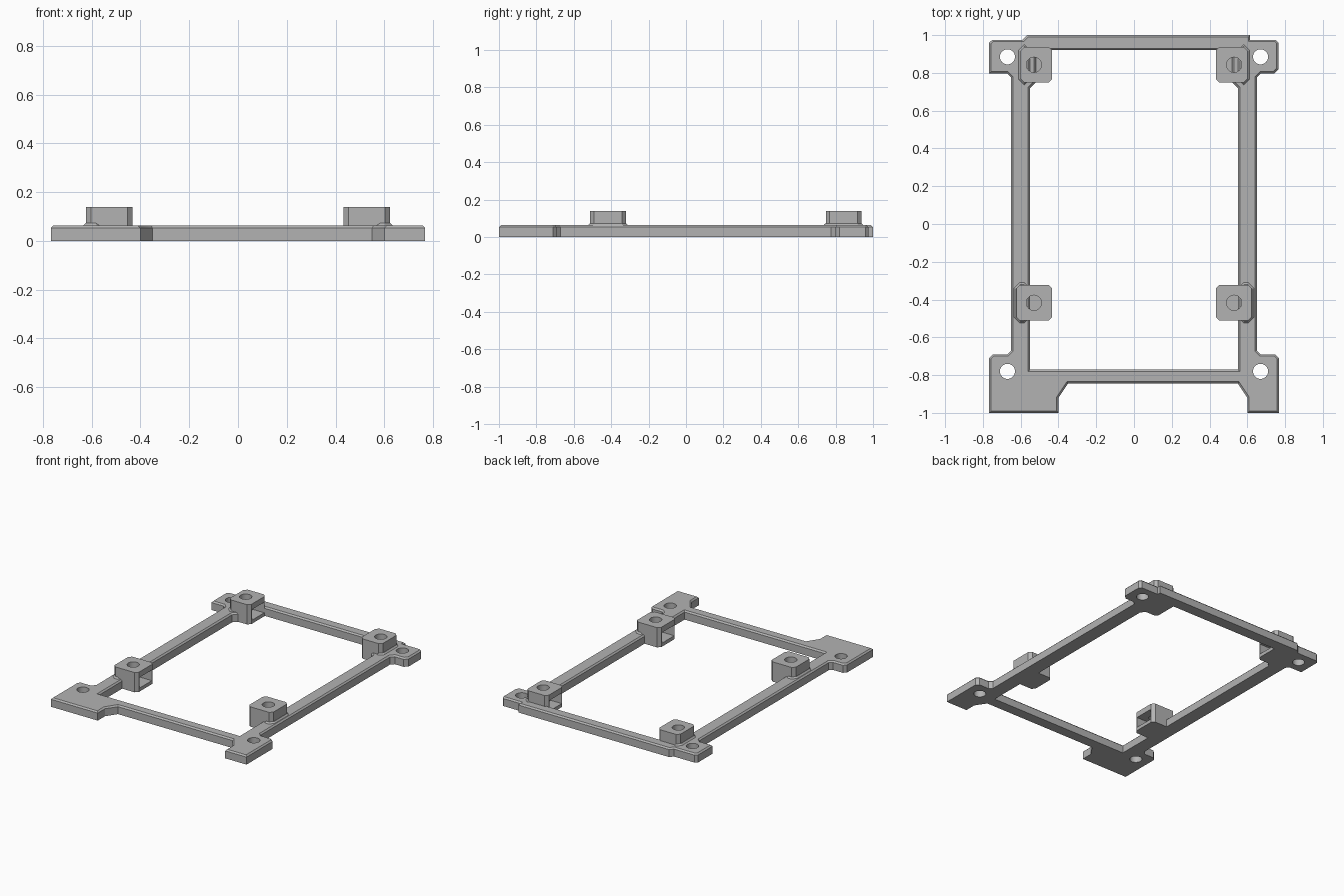
import bpy, bmesh, math
from mathutils import Vector

if "Cube" in bpy.data.objects:
    bpy.data.objects.remove(bpy.data.objects["Cube"])

grey = bpy.data.materials.new("grey plastic")
grey.diffuse_color = (0.45, 0.45, 0.45, 1)
grey.use_nodes = True
grey.node_tree.nodes["Principled BSDF"].inputs["Base Color"].default_value = grey.diffuse_color


def inset_loop(pts, d):
    """Offset a closed loop to its left by d with mitred corners."""
    out, n = [], len(pts)
    for i in range(n):
        p = Vector(pts[i])
        a = (p - Vector(pts[i - 1])).normalized()
        b = (Vector(pts[(i + 1) % n]) - p).normalized()
        na, nb = Vector((-a.y, a.x)), Vector((-b.y, b.x))
        out.append(p + (na + nb) * (d / (1 + na.dot(nb))))
    return out


def circle(cx, cy, r, n=32):
    # clockwise, so it reads as a hole
    return [(cx + r * math.cos(-2 * math.pi * i / n),
             cy + r * math.sin(-2 * math.pi * i / n)) for i in range(n)]


def add_slab(bm, loops, z0, z1):
    """Extrude loops (points, top chamfer); the first is the outline, the rest holes."""
    part = bmesh.new()
    caps = ([], [])
    for pts, cham in loops:
        levels = [(pts, z0), (pts, z1 - cham)]
        if cham:
            levels.append((inset_loop(pts, cham), z1))
        rings = [[part.verts.new((p[0], p[1], z)) for p in ps] for ps, z in levels]
        n = len(pts)
        for lo, hi in zip(rings, rings[1:]):
            for i in range(n):
                j = (i + 1) % n
                part.faces.new((lo[i], lo[j], hi[j], hi[i]))
        for cap, ring in zip(caps, (rings[0], rings[-1])):
            cap += [part.edges.get((ring[i], ring[(i + 1) % n])) for i in range(n)]
    for cap in caps:
        bmesh.ops.triangle_fill(part, edges=cap, use_beauty=True)
    bmesh.ops.recalc_face_normals(part, faces=part.faces)
    bmesh.ops.dissolve_limit(part, angle_limit=0.01, verts=part.verts, edges=part.edges)
    tmp = bpy.data.meshes.new("tmp")
    part.to_mesh(tmp)
    part.free()
    bm.from_mesh(tmp)
    bpy.data.meshes.remove(tmp)


def finish(bm, name):
    me = bpy.data.meshes.new(name)
    bm.to_mesh(me)
    bm.free()
    me.materials.append(grey)
    ob = bpy.data.objects.new(name, me)
    bpy.context.collection.objects.link(ob)
    bpy.context.view_layer.objects.active = ob
    bpy.ops.object.select_all(action='DESELECT')
    ob.select_set(True)
    bpy.ops.object.shade_smooth_by_angle(angle=math.radians(25))
    return ob


# Flat frame with feet, ears and screw holes
outer = [(-.767, -1), (-.4, -1), (-.4, -.92), (-.35, -.845), (.55, -.845), (.6, -.92),
         (.6, -1), (.767, -1), (.767, -.71), (.747, -.69), (.67, -.69), (.65, -.67),
         (.65, .775), (.672, .797), (.742, .797), (.765, .82), (.765, .96), (.75, .975),
         (.615, .975), (.615, 1), (-.565, 1), (-.59, .975), (-.75, .975), (-.767, .96),
         (-.767, .797), (-.672, .797), (-.65, .775), (-.65, -.67), (-.67, -.69),
         (-.747, -.69), (-.767, -.71)]
inner = [(-.55, -.77), (-.55, .72), (-.52, .75), (-.52, .92),
         (.52, .92), (.52, .75), (.55, .72), (.55, -.77)]
holes = [(circle(x, y, .04), 0) for x in (-.67, .67) for y in (.885, -.78)]
bm = bmesh.new()
add_slab(bm, [(outer, .01), (inner, .01)] + holes, 0, .063)
finish(bm, "frame")


def block(x0, x1, y0, y1, c):
    return [(x0 + c, y0), (x1 - c, y0), (x1, y0 + c), (x1, y1 - c),
            (x1 - c, y1), (x0 + c, y1), (x0, y1 - c), (x0, y0 + c)]


def nut_boss(name, side, cy, xo):
    """Raised boss with a nut slot opening towards the middle of the frame."""
    bm = bmesh.new()
    xi, y0, y1, c, w = -.433, cy - .095, cy + .095, .02, .025
    body = block(xo, xi, y0, y1, c)
    walls = [(xo + c, y0), (xi - c, y0), (xi, y0 + c), (xi, y0 + w), (-.59, y0 + w),
             (-.59, y1 - w), (xi, y1 - w), (xi, y1 - c), (xi - c, y1), (xo + c, y1),
             (xo, y1 - c), (xo, y0 + c)]
    add_slab(bm, [(body, 0)], 0, .025)                              # floor
    add_slab(bm, [(walls, 0)], .025, .1)                            # slot walls
    add_slab(bm, [(body, 0), (circle(-.53, cy, .04), 0)], .1, .14)  # drilled top
    # low flared skirt where the boss meets the rail
    skirt = block(xo - .012, -.55, y0 - .012, y1 + .012, .03)
    add_slab(bm, [(skirt, .01)], .04, .073)
    if side > 0:
        for v in bm.verts:
            v.co.x = -v.co.x
        bmesh.ops.reverse_faces(bm, faces=bm.faces)
    finish(bm, name)


for label, side in (("left", -1), ("right", 1)):
    nut_boss("front_" + label + "_boss", side, -.417, -.623)
    nut_boss("back_" + label + "_boss", side, .843, -.6)
